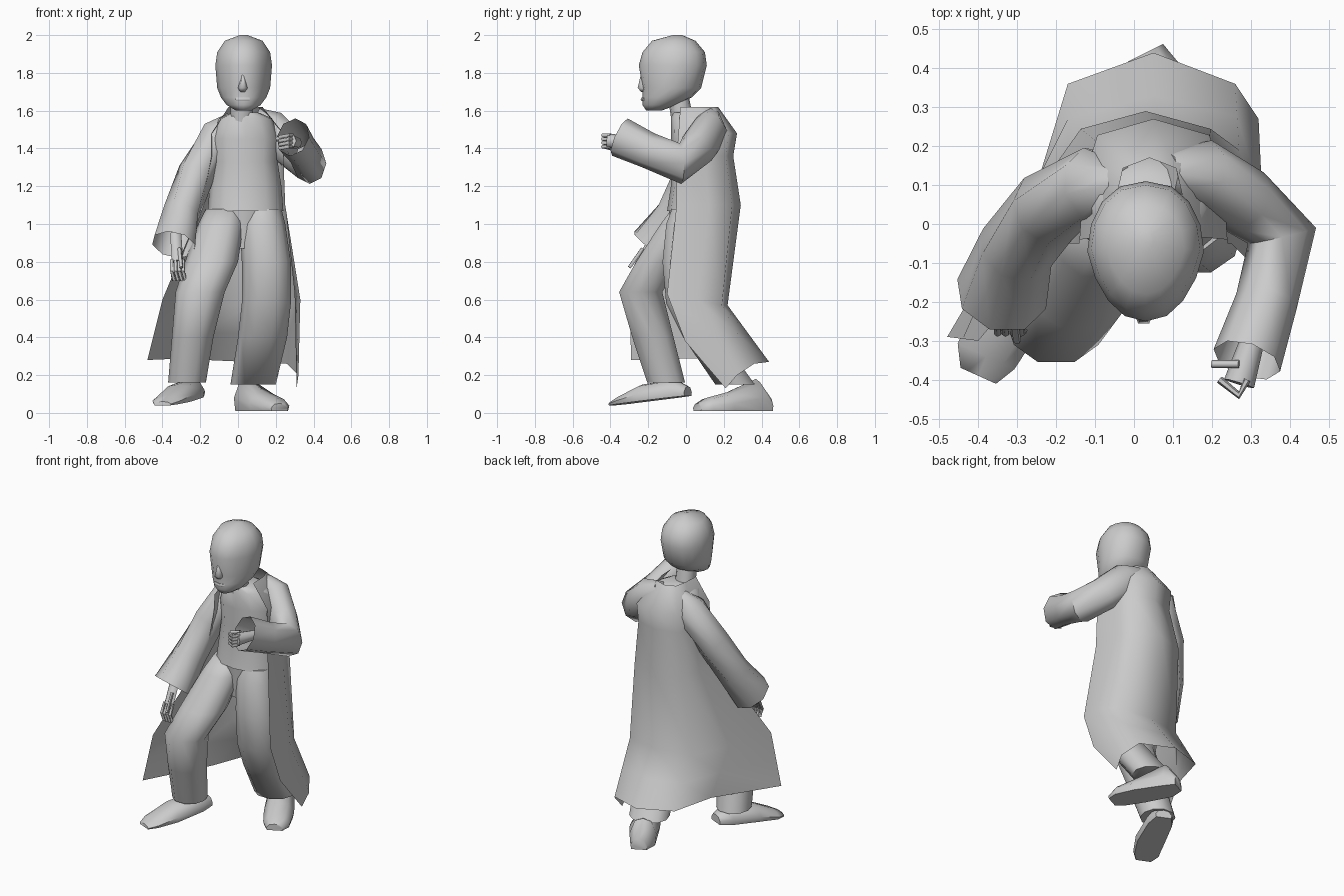
import bpy, bmesh, math
from mathutils import Vector

if "Cube" in bpy.data.objects:
    bpy.data.objects.remove(bpy.data.objects["Cube"], do_unlink=True)

colour = (.6, .6, .6, 1)
grey = bpy.data.materials.new("plain grey")
grey.use_nodes = True
grey.diffuse_color = colour
grey.node_tree.nodes["Principled BSDF"].inputs["Base Color"].default_value = colour


def loft(name, rows, closed=True, cap_start=True, cap_end=True, angle=60):
    """Skin a list of point rows into one smooth-shaded object."""
    bm = bmesh.new()
    grid = [[bm.verts.new(point) for point in row] for row in rows]
    count = len(grid[0])
    for lower, upper in zip(grid, grid[1:]):
        for i in range(count if closed else count - 1):
            j = (i + 1) % count
            bm.faces.new((lower[i], lower[j], upper[j], upper[i]))
    if closed and cap_start:
        bm.faces.new(grid[0])
    if closed and cap_end:
        bm.faces.new(grid[-1])
    bmesh.ops.recalc_face_normals(bm, faces=bm.faces)
    mesh = bpy.data.meshes.new(name)
    bm.to_mesh(mesh)
    bm.free()
    mesh.materials.append(grey)
    obj = bpy.data.objects.new(name, mesh)
    bpy.context.collection.objects.link(obj)
    bpy.ops.object.select_all(action="DESELECT")
    obj.select_set(True)
    bpy.context.view_layer.objects.active = obj
    bpy.ops.object.shade_smooth_by_angle(angle=math.radians(angle))


def signed_power(value, power):
    return math.copysign(abs(value) ** power, value)


def level(x, half, front, back, z, sides=12, egg=0):
    """Rounded level ring; egg narrows it toward the front."""
    row = []
    for i in range(sides):
        turn = math.tau * i / sides
        across, depth = signed_power(math.cos(turn), .85), math.sin(turn)
        row.append((x + half * across * (1 + egg * min(depth, 0)),
                    (front + back) / 2 + depth * (back - front) / 2, z))
    return row


def wrap(x, half, front, back, z, columns=7):
    """Open arc from the left front edge round the back to the right one."""
    turns = [math.pi * i / (columns - 1) for i in range(columns)]
    return [Vector((x + half * signed_power(math.cos(turn), .4),
                    front + (back - front) * math.sin(turn), z)) for turn in turns]


def tube(name, path, sides=8, flat=1, **options):
    """Tube along (x, y, z, radius) points; flat scales its height."""
    points = [Vector(stop[:3]) for stop in path]
    last = len(points) - 1
    rows = []
    for i, point in enumerate(points):
        along = (points[min(i + 1, last)] - points[max(i - 1, 0)]).normalized()
        side = along.cross(Vector((0, 0, 1))).normalized()
        up = side.cross(along) * flat
        turns = [math.tau * k / sides for k in range(sides)]
        rows.append([point + path[i][3] * (side * math.cos(turn) + up * math.sin(turn))
                     for turn in turns])
    loft(name, rows, **options)


def shoe(name, heel_sole, toe_sole, slices):
    """Flat-soled shoe from (x, y, half width, top) slices, heel to toe."""
    heel, toe = Vector(slices[0][:2]), Vector(slices[-1][:2])
    along = (toe - heel).normalized()
    side = Vector((along.y, -along.x, 0))
    outline = ((-.9, 0), (-1, .4), (-.6, .9), (0, 1), (.6, .9), (1, .4), (.9, 0))
    rows = []
    for x, y, half, top in slices:
        reach = (Vector((x, y)) - heel).length / (toe - heel).length
        sole = heel_sole + (toe_sole - heel_sole) * reach
        rows.append([Vector((x, y, sole + (top - sole) * rise)) + side * half * across
                     for across, rise in outline])
    loft(name, rows)


# Head, from chin to crown: half width, front, back, height
head = [(.04, -.21, -.13, 1.6), (.09, -.23, -.05, 1.63), (.12, -.23, .03, 1.67),
        (.14, -.23, .08, 1.72), (.15, -.25, .11, 1.84), (.14, -.23, .1, 1.91),
        (.1, -.18, .05, 1.97), (.02, -.07, -.02, 2)]
loft("head", [level(.03, *ring, sides=16, egg=.2) for ring in head], angle=80)

# Nose and mouth
nose = [(.005, -.24, -.2, 1.8), (.025, -.26, -.2, 1.72), (.015, -.24, -.2, 1.7)]
loft("nose", [level(.025, *ring, sides=6) for ring in nose], angle=80)
tube("mouth", [(-.01, -.22, 1.66, .01), (.03, -.23, 1.66, .01), (.06, -.22, 1.66, .01)], sides=6)

# Neck
loft("neck", [level(.02, .06, -.1, .01, 1.7), level(.02, .06, -.07, .05, 1.5)])

# Tunic body, tucked inside the coat at the back
torso = [(.07, -.07, .1, 1.59), (.14, -.08, .15, 1.56), (.18, -.08, .2, 1.45),
         (.17, -.08, .2, 1.33), (.19, -.08, .2, 1.2), (.2, -.1, .2, 1.07)]
loft("tunic", [level(.04, *ring) for ring in torso])
loft("hips", [level(.03, .19, -.09, .2, 1.08), level(.03, .1, -.07, .1, .87)])

# Long open coat, from the shoulders down to a flared, uneven hem
knee_row = [Vector(p) for p in (
    (.3, -.1, .63), (.33, .06, .6), (.27, .19, .57), (.06, .22, .57),
    (-.17, .18, .57), (-.31, 0, .6), (-.4, -.3, .6))]
hem_row = [Vector(p) for p in (
    (.31, .21, .13), (.32, .27, .2), (.26, .36, .26), (.05, .44, .27),
    (-.17, .36, .28), (-.25, .1, .29), (-.48, -.29, .28))]
shin_row = [knee.lerp(hem, .5) for knee, hem in zip(knee_row, hem_row)]
shin_row[0].y -= .06
loft("long_coat", [wrap(.04, .09, -.03, .17, 1.62), wrap(.05, .19, -.04, .27, 1.48),
                   wrap(.05, .19, -.05, .25, 1.36), wrap(.03, .22, -.05, .29, 1.1),
                   knee_row, shin_row, hem_row], closed=False, angle=80)

# Trouser legs, hip to ankle: centre, half width, front, back, height
legs = {
    "left_leg": [(.13, .1, -.08, .12, 1.08), (.13, .12, -.11, .12, 1), (.15, .13, -.13, .1, .8),
                 (.15, .13, -.11, .09, .58), (.13, .13, -.02, .19, .4), (.08, .12, .15, .37, .15)],
    "right_leg": [(-.07, .1, -.08, .12, 1.08), (-.09, .12, -.14, .1, 1), (-.14, .14, -.27, -.02, .8),
                  (-.2, .13, -.36, -.12, .64), (-.24, .11, -.29, -.06, .4), (-.27, .1, -.21, 0, .16)],
}
for name, rings in legs.items():
    loft(name, [level(*ring, sides=10) for ring in rings])

# Shoes; the right one lifts its heel
shoe("left_shoe", .01, .01, [(.03, .44, .05, .08), (.05, .37, .08, .18), (.14, .22, .09, .11),
                             (.2, .11, .08, .08), (.22, .06, .05, .05)])
shoe("right_shoe", .09, .04, [(-.22, .01, .05, .14), (-.25, -.06, .08, .18), (-.32, -.23, .09, .15),
                              (-.38, -.34, .08, .09), (-.4, -.39, .05, .06)])

# Wide open sleeves, shoulder to cuff
tube("left_sleeve", [(.08, .13, 1.55, .06), (.17, .13, 1.5, .09), (.28, .06, 1.4, .09),
                     (.38, -.03, 1.32, .09), (.34, -.2, 1.39, .08), (.29, -.35, 1.46, .09)],
     flat=1.2, cap_end=False)
tube("right_sleeve", [(-.02, .1, 1.55, .05), (-.1, .1, 1.47, .1), (-.22, .04, 1.27, .1),
                      (-.3, -.06, 1.06, .1), (-.34, -.18, .89, .12)], cap_end=False)

# Hands: a palm, a thumb and loosely curled fingers
tube("left_palm", [(.31, -.28, 1.43, .03), (.27, -.41, 1.44, .04)])
tube("right_palm", [(-.33, -.16, .95, .03), (-.32, -.25, .8, .03)], flat=.6)
tube("left_thumb", [(.27, -.36, 1.47, .01), (.2, -.36, 1.45, .01)], sides=6)
tube("right_thumb", [(-.31, -.23, .87, .01), (-.3, -.3, .77, .01)], sides=6)
for i in range(4):
    shift = i * .02
    tube(f"left_finger_{i}", [(.29, -.4, 1.47 - shift, .01), (.27, -.44, 1.47 - shift, .01),
                              (.22, -.4, 1.46 - shift, .01)], sides=6)
    tube(f"right_finger_{i}", [(shift - .35, -.25, .81, .01), (shift - .35, -.28, .75, .01),
                               (shift - .34, -.27, .7, .01)], sides=6)
